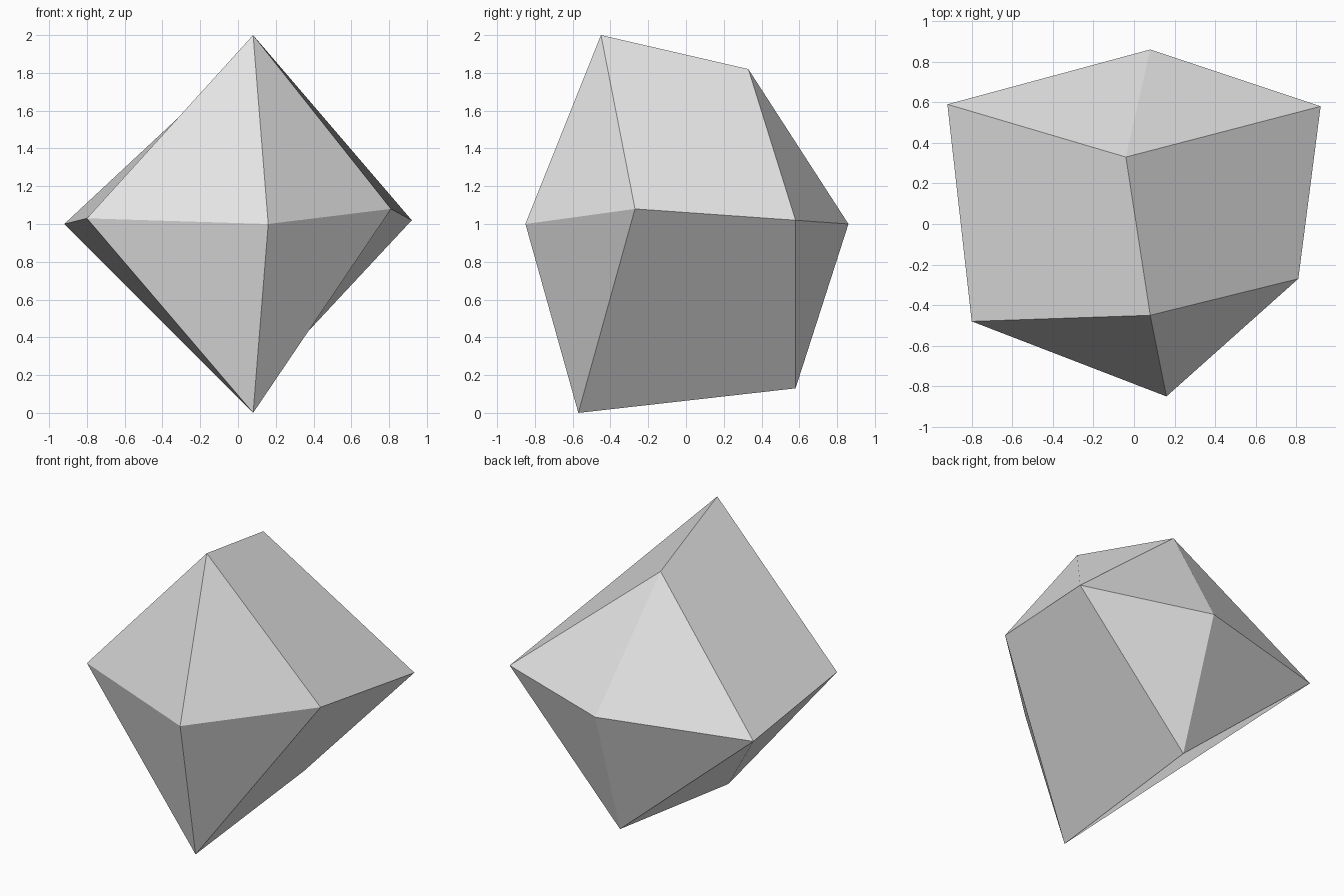
import bpy
import bmesh

# Remove the default cube
cube = bpy.data.objects.get("Cube")
if cube:
    bpy.data.objects.remove(cube, do_unlink=True)

# Plain grey stone
stone = bpy.data.materials.new("pale_grey_stone")
stone.use_nodes = True
grey = (0.8, 0.8, 0.8, 1.0)
stone.diffuse_color = grey
for node in stone.node_tree.nodes:
    if node.type == "BSDF_PRINCIPLED":
        node.inputs["Base Color"].default_value = grey

# Corners: a top ridge, a bottom ridge and a ring of six round the waist
corners = {
    "top_front": (0.08, -0.45, 2.0),
    "top_back": (-0.04, 0.33, 1.82),
    "bottom_front": (0.08, -0.57, 0.0),
    "bottom_back": (0.09, 0.58, 0.13),
    "front": (0.16, -0.85, 1.0),
    "back": (0.08, 0.86, 1.0),
    "left_front": (0.81, -0.27, 1.08),
    "left_back": (0.92, 0.58, 1.02),
    "right_front": (-0.80, -0.48, 1.03),
    "right_back": (-0.92, 0.59, 1.0),
}
bm = bmesh.new()
vert = {name: bm.verts.new(co) for name, co in corners.items()}


def facet(*names):
    bm.faces.new([vert[n] for n in names])


# Triangles at the front and back ends
for level in ("top", "bottom"):
    for side in ("left", "right"):
        for end in ("front", "back"):
            facet(f"{level}_{end}", end, f"{side}_{end}")

# Four slightly twisted side facets, each starting on its fold corner
for level, side, start, other in (
    ("top", "left", "front", "back"),
    ("top", "right", "back", "front"),
    ("bottom", "left", "back", "front"),
    ("bottom", "right", "front", "back"),
):
    facet(f"{level}_{start}", f"{side}_{start}",
          f"{side}_{other}", f"{level}_{other}")

bmesh.ops.recalc_face_normals(bm, faces=bm.faces)
mesh = bpy.data.meshes.new("faceted_stone")
bm.to_mesh(mesh)
bm.free()
mesh.materials.append(stone)
bpy.context.collection.objects.link(bpy.data.objects.new("faceted_stone", mesh))
